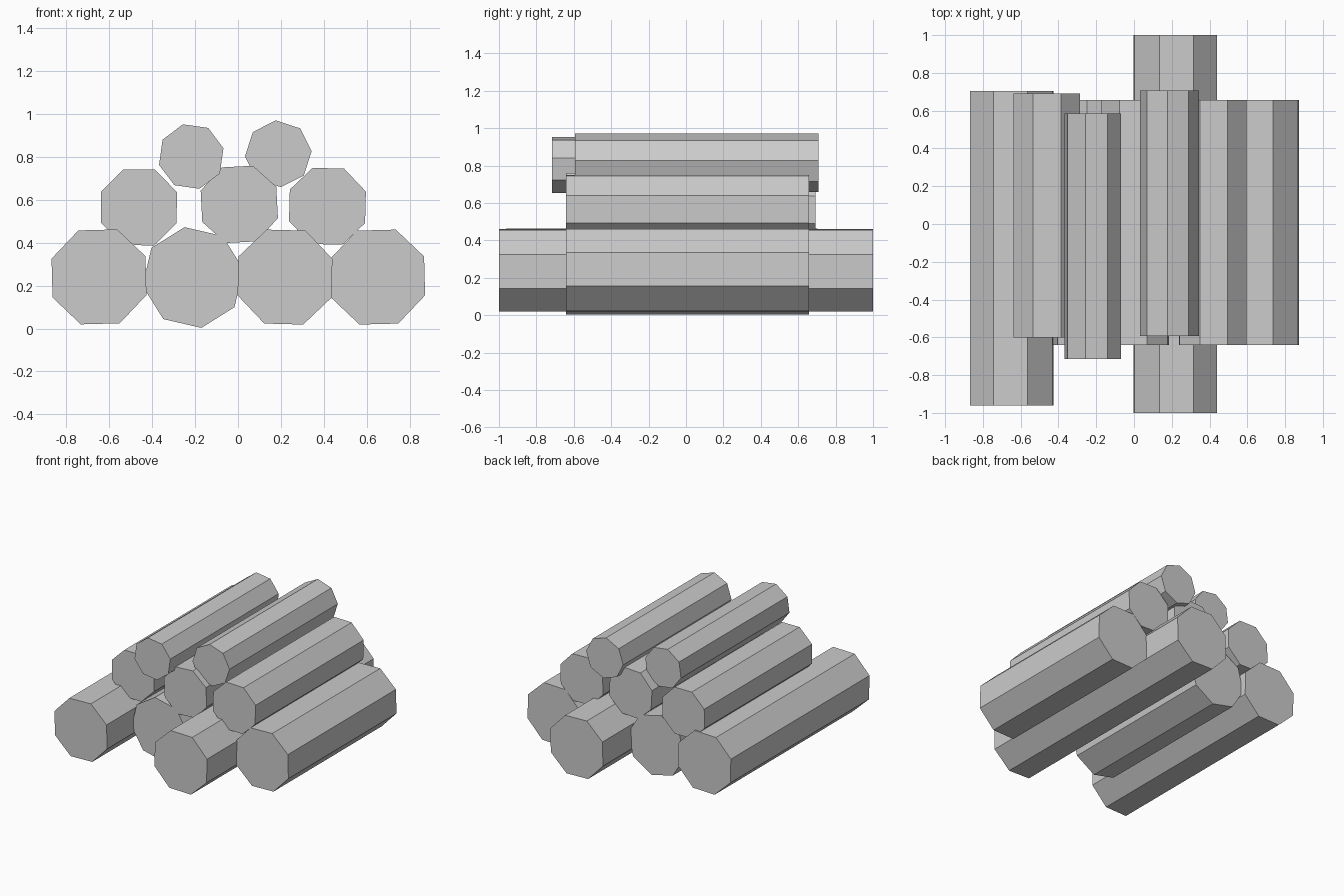
import bpy, bmesh, math

if "Cube" in bpy.data.objects:
    bpy.data.objects.remove(bpy.data.objects["Cube"])

grey = bpy.data.materials.new("plain grey")
grey.diffuse_color = (0.6, 0.6, 0.6, 1)
grey.use_nodes = True
grey.node_tree.nodes["Principled BSDF"].inputs["Base Color"].default_value = grey.diffuse_color


def log(name, x, z, radius, turn, front, back):
    """Eight-sided log lying along y, rolled by `turn` degrees."""
    bm = bmesh.new()
    ring = [bm.verts.new((x + radius * math.cos(math.radians(turn + 45 * i)), front,
                          z + radius * math.sin(math.radians(turn + 45 * i))))
            for i in range(8)]
    cap = bm.faces.new(ring)
    out = bmesh.ops.extrude_face_region(bm, geom=[cap], use_keep_orig=True)
    moved = [v for v in out["geom"] if isinstance(v, bmesh.types.BMVert)]
    bmesh.ops.translate(bm, verts=moved, vec=(0, back - front, 0))
    bmesh.ops.recalc_face_normals(bm, faces=bm.faces)
    mesh = bpy.data.meshes.new(name)
    bm.to_mesh(mesh)
    bm.free()
    mesh.materials.append(grey)
    bpy.context.collection.objects.link(bpy.data.objects.new(name, mesh))


# Bottom row of thick logs
log("bottom_log_far_left", -0.648, 0.241, 0.237, 24, -0.962, 0.703)
log("bottom_log_left", -0.210, 0.238, 0.238, 9.5, -0.641, 0.657)
log("bottom_log_right", 0.219, 0.240, 0.237, 21, -1.0, 1.0)
log("bottom_log_far_right", 0.651, 0.240, 0.237, 24, -0.641, 0.657)

# Middle row
log("middle_log_left", -0.462, 0.565, 0.191, 22, -0.602, 0.692)
log("middle_log_centre", 0.006, 0.579, 0.191, 25.5, -0.641, 0.657)
log("middle_log_right", 0.417, 0.570, 0.192, 21, -0.641, 0.657)

# Thin logs on top
log("top_log_left", -0.218, 0.802, 0.155, 14.5, -0.716, 0.586)
log("top_log_right", 0.188, 0.815, 0.156, 4.4, -0.593, 0.708)
